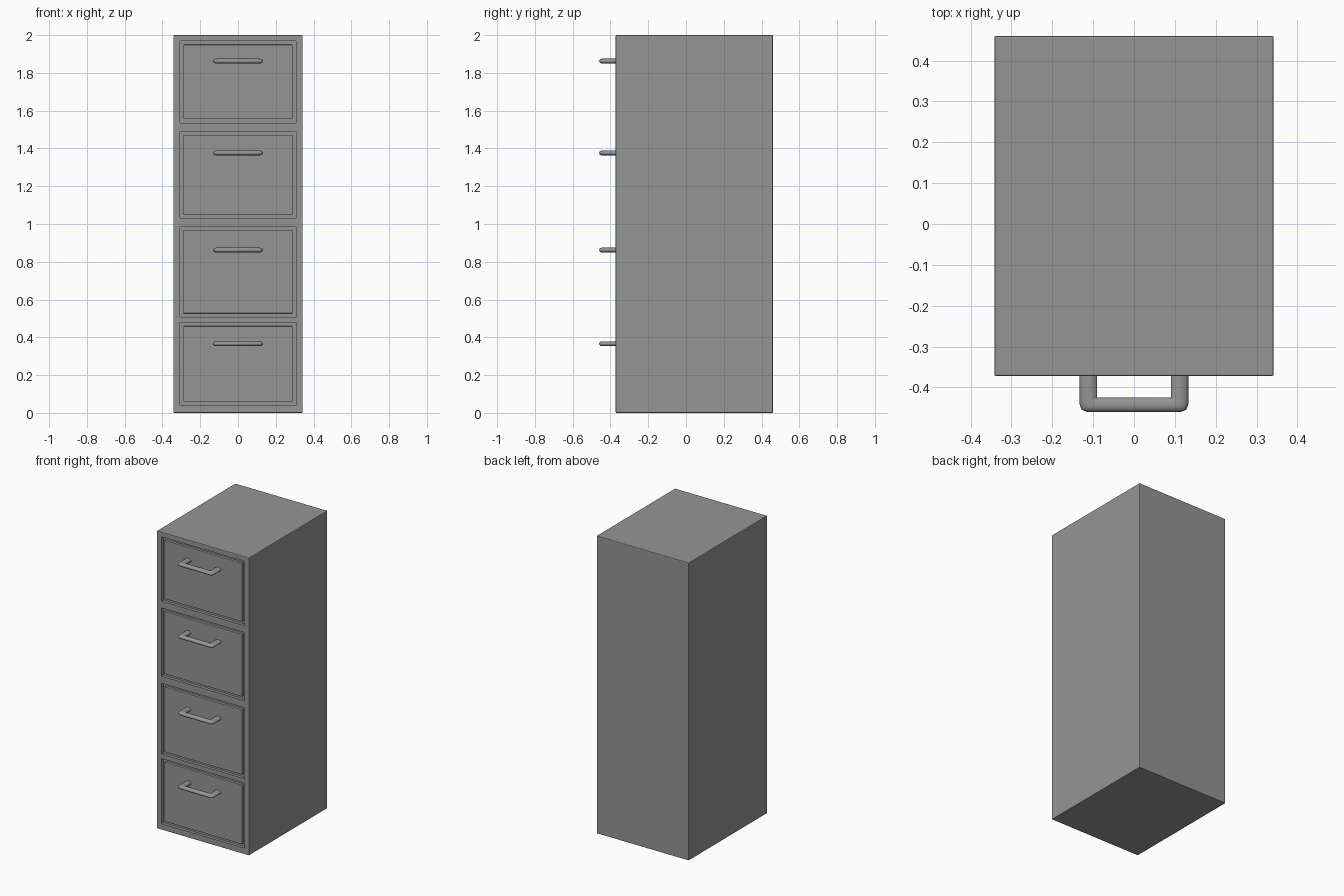
import bpy, bmesh, math
from mathutils import Vector

if "Cube" in bpy.data.objects:
    bpy.data.objects.remove(bpy.data.objects["Cube"])

GREY = (0.3, 0.3, 0.3, 1)
steel = bpy.data.materials.new("grey_steel")
steel.use_nodes = True
steel.diffuse_color = GREY
steel.node_tree.nodes["Principled BSDF"].inputs["Base Color"].default_value = GREY

HALF_W, FRONT, BACK, TOP = 0.342, -0.372, 0.46, 2.0
OPENING, GAP, DEPTH = 0.307, 0.019, 0.02
# bottom and top of each drawer opening, then handle height
DRAWERS = [(0.041, 0.478, 0.366), (0.508, 0.984, 0.862),
           (1.032, 1.490, 1.376), (1.536, 1.968, 1.862)]


def finish(name, bm):
    bmesh.ops.recalc_face_normals(bm, faces=bm.faces)
    mesh = bpy.data.meshes.new(name)
    bm.to_mesh(mesh)
    bm.free()
    mesh.materials.append(steel)
    obj = bpy.data.objects.new(name, mesh)
    bpy.context.collection.objects.link(obj)
    return obj


def box(name, lo, hi, bevel=0.0):
    bm = bmesh.new()
    bmesh.ops.create_cube(bm, size=1)
    lo, hi = Vector(lo), Vector(hi)
    bmesh.ops.scale(bm, vec=hi - lo, verts=bm.verts)
    bmesh.ops.translate(bm, vec=(lo + hi) / 2, verts=bm.verts)
    if bevel:
        bmesh.ops.bevel(bm, geom=bm.edges[:], offset=bevel, segments=2,
                        profile=0.5, affect='EDGES')
    return finish(name, bm)


def handle(name, z, sides=16):
    # bow handle: rings stretched between an outer and an inner outline
    outer = [(-0.133, FRONT + DEPTH), (-0.133, -0.442), (-0.128, -0.455), (-0.115, -0.46)]
    inner = [(-0.09, FRONT + DEPTH)] + [(-0.09, -0.425)] * 3
    outer += [(-x, y) for x, y in reversed(outer)]
    inner += [(-x, y) for x, y in reversed(inner)]
    bm = bmesh.new()
    rings = []
    for o, i in zip(outer, inner):
        mid, half = (Vector(o) + Vector(i)) / 2, (Vector(o) - Vector(i)) / 2
        ring = []
        for k in range(sides):
            a = math.tau * k / sides
            p = mid + half * math.cos(a)
            ring.append(bm.verts.new((p.x, p.y, z + 0.013 * math.sin(a))))
        rings.append(ring)
    for a, b in zip(rings, rings[1:]):
        for k in range(sides):
            n = (k + 1) % sides
            bm.faces.new((a[k], a[n], b[n], b[k]))
    bm.faces.new(rings[0])
    bm.faces.new(rings[-1])
    bmesh.ops.remove_doubles(bm, verts=bm.verts, dist=0.0001)
    return finish(name, bm)


# Cabinet body with drawer openings cut into the front
body = box("cabinet_body", (-HALF_W, FRONT, 0), (HALF_W, BACK, TOP), 0.004)
for n, (z0, z1, grip) in enumerate(DRAWERS, 1):
    cutter = box(f"opening_cutter_{n}", (-OPENING, FRONT - 0.1, z0),
                 (OPENING, FRONT + DEPTH, z1))
    cutter.hide_render = True
    cutter.hide_set(True)
    cut = body.modifiers.new(f"opening_{n}", 'BOOLEAN')
    cut.operation, cut.solver, cut.object = 'DIFFERENCE', 'EXACT', cutter

    # Drawer front set inside its opening, with its handle
    box(f"drawer_front_{n}", (GAP - OPENING, FRONT + 0.003, z0 + GAP),
        (OPENING - GAP, FRONT + DEPTH + 0.01, z1 - GAP), 0.002)
    bow = handle(f"drawer_handle_{n}", grip)
    bpy.ops.object.select_all(action='DESELECT')
    bow.select_set(True)
    bpy.context.view_layer.objects.active = bow
    bpy.ops.object.shade_smooth_by_angle(angle=math.radians(50))
